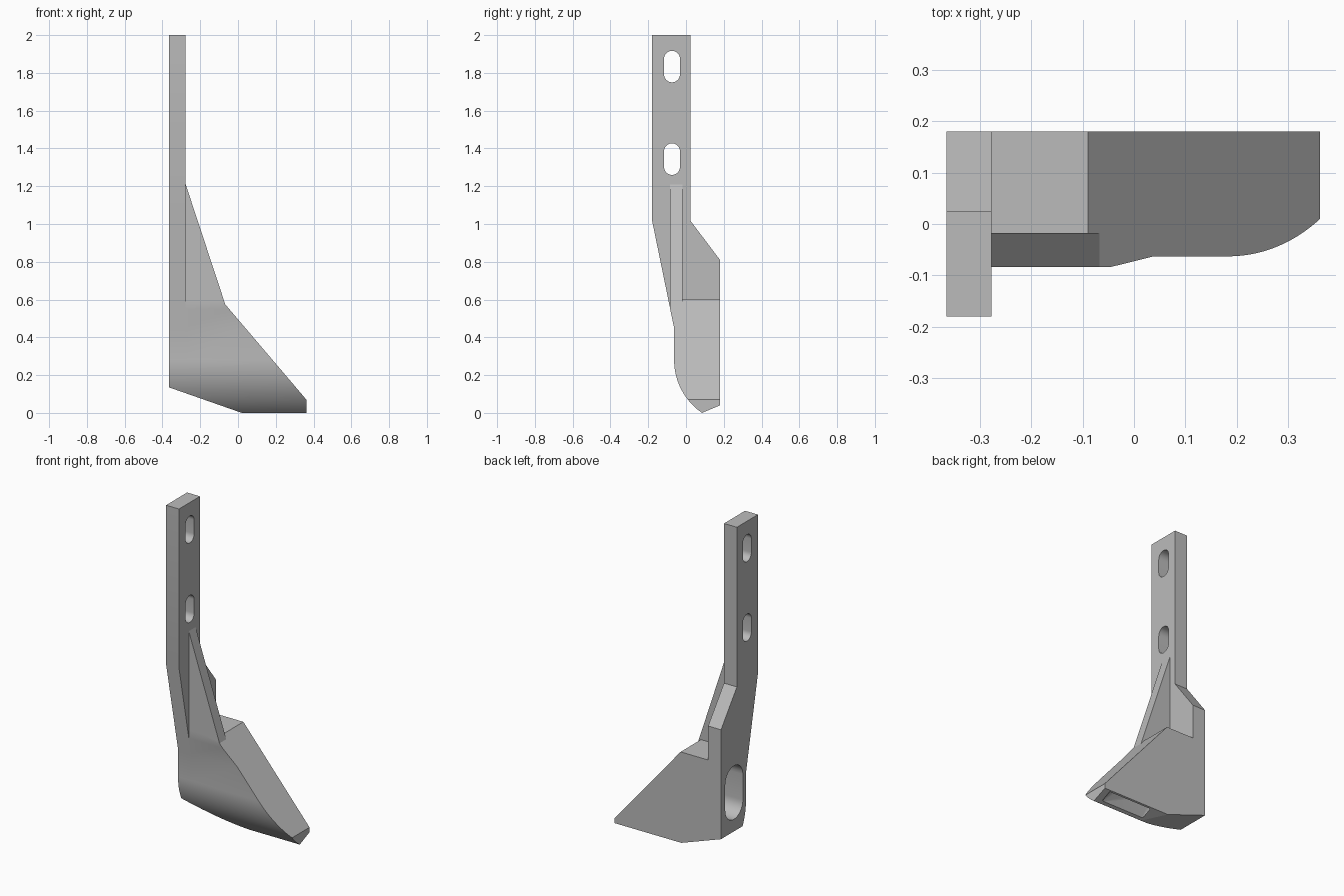
import bpy, bmesh, math
from mathutils import Vector

if "Cube" in bpy.data.objects:
    bpy.data.objects.remove(bpy.data.objects["Cube"], do_unlink=True)

grey = bpy.data.materials.new("plain grey")
grey.use_nodes = True
grey.diffuse_color = (0.5, 0.5, 0.5, 1)
grey.node_tree.nodes["Principled BSDF"].inputs["Base Color"].default_value = (0.5, 0.5, 0.5, 1)

X_LEFT, X_PLATE, X_TIP = -0.365, -0.277, 0.362
BACK, FRONT = 0.18, -0.063


def make_object(name, bm):
    bmesh.ops.recalc_face_normals(bm, faces=bm.faces)
    mesh = bpy.data.meshes.new(name)
    bm.to_mesh(mesh)
    bm.free()
    mesh.materials.append(grey)
    ob = bpy.data.objects.new(name, mesh)
    bpy.context.collection.objects.link(ob)
    return ob


def prism(points, shift):
    """Extrude a closed outline of 3D points along a vector."""
    bm = bmesh.new()
    face = bm.faces.new([bm.verts.new(p) for p in points])
    new = bmesh.ops.extrude_face_region(bm, geom=[face])["geom"]
    bmesh.ops.translate(bm, vec=shift, verts=[g for g in new if isinstance(g, bmesh.types.BMVert)])
    return bm


def side_prism(profile, x0, x1):
    return prism([(x0, y, z) for y, z in profile], (x1 - x0, 0, 0))


def slice_off(bm, point, normal):
    """Remove everything on the normal side of a plane and cap the cut."""
    cut = bmesh.ops.bisect_plane(bm, geom=bm.verts[:] + bm.edges[:] + bm.faces[:],
                                 plane_co=point, plane_no=normal, clear_outer=True)["geom_cut"]
    bmesh.ops.holes_fill(bm, edges=[e for e in cut if isinstance(e, bmesh.types.BMEdge)])


def slot_outline(y, z_low, z_high, r, n=16):
    """Upright slot with round ends, as (y, z) points."""
    pts = []
    for z, start in ((z_high - r, 0), (z_low + r, math.pi)):
        for i in range(n + 1):
            a = start + math.pi * i / n
            pts.append((y + r * math.cos(a), z + r * math.sin(a)))
    return pts


def finish(ob, cutters=()):
    """Apply the cuts and smooth the rounded surfaces."""
    for c in cutters:
        mod = ob.modifiers.new("cut", "BOOLEAN")
        mod.operation, mod.solver, mod.object = "DIFFERENCE", "EXACT", c
    bpy.context.view_layer.update()
    graph = bpy.context.evaluated_depsgraph_get()
    mesh = bpy.data.meshes.new_from_object(ob.evaluated_get(graph))
    ob.modifiers.clear()
    ob.data = mesh
    bpy.ops.object.select_all(action="DESELECT")
    ob.select_set(True)
    bpy.context.view_layer.objects.active = ob
    bpy.ops.object.shade_smooth_by_angle(angle=math.radians(25))


# Shared lower profile: back corner, bottom lip, rounded front
R, ARC_Z = 0.339, 0.28
end = math.asin(ARC_Z / R)
belly = [(BACK, 0.04)]
belly += [(FRONT + R - R * math.cos(end * (1 - i / 20)), ARC_Z - R * math.sin(end * (1 - i / 20)))
          for i in range(21)]
belly.append((FRONT, 0.45))

under_normal = Vector((-0.135, 0, -0.385))
under_point = (0.02, 0, 0)

# Mounting plate
bm = side_prism(belly + [(-0.18, 1.02), (-0.18, 2), (0.025, 2), (0.025, 1.015), (BACK, 0.81)],
                X_LEFT, X_PLATE)
slice_off(bm, under_point, under_normal)
plate = make_object("mounting_plate", bm)

# Duct body with sloping outer face
bm = side_prism(belly + [(-0.084, 0.55), (-0.084, 0.6), (BACK, 0.6)], X_PLATE, X_TIP)
slice_off(bm, under_point, under_normal)
slice_off(bm, (X_TIP, 0, 0.07), Vector((0.505, 0, 0.43)))
body = make_object("duct_body", bm)

# Tapered stiffening rib
rib_outline = [(X_PLATE, 0.57), (-0.066, 0.57), (X_PLATE, 1.21)]
rib = make_object("stiffening_rib", prism([(x, -0.084, z) for x, z in rib_outline], (0, 0.066, 0)))

# Cutters: bolt slots, round-ended inlet, tapering channel to the outlet
bolt_slots = [make_object("bolt_slot_cutter", side_prism(slot_outline(-0.074, lo, lo + 0.167, 0.042), -0.5, 0))
              for lo in (1.26, 1.75)]
inlet_shape = slot_outline(0.053, 0.21, 0.54, 0.086)
inlet = make_object("inlet_cutter", side_prism(inlet_shape, -0.5, -0.14))

bm = bmesh.new()
for y, z in inlet_shape:
    bm.verts.new((-0.15, y, z))
for x in (0.04, 0.335):
    for y, z in ((0.112, -0.008), (0.172, 0.019)):
        bm.verts.new((x, y, z))
hull = bmesh.ops.convex_hull(bm, input=bm.verts[:])
channel = make_object("channel_cutter", bm)

finish(plate, bolt_slots + [inlet])
finish(body, [inlet, channel])
finish(rib)
for c in bolt_slots + [inlet, channel]:
    bpy.data.objects.remove(c, do_unlink=True)
